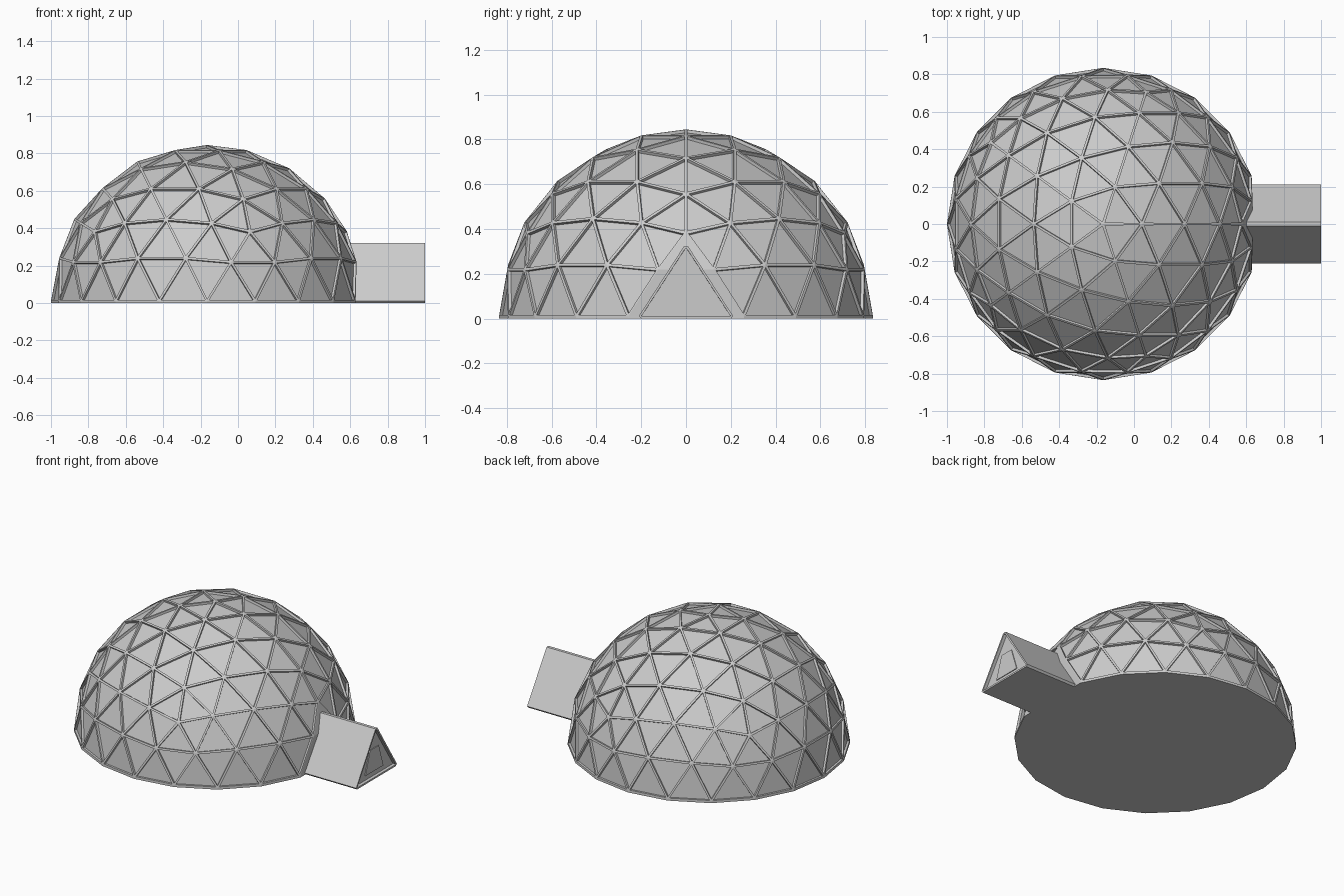
import bpy, bmesh, math
from mathutils import Matrix, Vector

cube = bpy.data.objects.get("Cube")
if cube:
    bpy.data.objects.remove(cube)

R = 0.835              # dome radius
CX = R - 1             # dome centre
PLINTH = 0.01          # low straight rim under the dome

grey = bpy.data.materials.new("light_grey")
grey.use_nodes = True
grey.diffuse_color = (0.6, 0.6, 0.6, 1)
grey.node_tree.nodes["Principled BSDF"].inputs["Base Color"].default_value = (0.6, 0.6, 0.6, 1)


def add_object(name, bm):
    mesh = bpy.data.meshes.new(name)
    bm.normal_update()
    bm.to_mesh(mesh)
    bm.free()
    mesh.materials.append(grey)
    obj = bpy.data.objects.new(name, mesh)
    bpy.context.collection.objects.link(obj)
    return obj


# Dome: icosahedron, each edge split in four, pushed out to a sphere
bm = bmesh.new()
bmesh.ops.create_icosphere(bm, subdivisions=1, radius=1)
ring = [v for v in bm.verts if 0.1 < v.co.z < 0.9]
turn = math.atan2(ring[0].co.y, ring[0].co.x)
bmesh.ops.rotate(bm, verts=bm.verts, matrix=Matrix.Rotation(-turn, 3, 'Z'))
bmesh.ops.subdivide_edges(bm, edges=bm.edges[:], cuts=3, use_grid_fill=True)
bmesh.ops.triangulate(bm, faces=[f for f in bm.faces if len(f.verts) > 3])
for v in bm.verts:
    v.co = v.co.normalized() * R
bmesh.ops.delete(bm, geom=[v for v in bm.verts if v.co.z < -0.01], context='VERTS')

# Flat doorway wall in place of the rim vertex facing +x
corner = [v for v in bm.verts if abs(v.co.z) < 0.01 and abs(v.co.y) < 0.01 and v.co.x > 0]
bmesh.ops.delete(bm, geom=corner, context='VERTS')
rim = [v for v in bm.verts if abs(v.co.z) < 0.01]
gap = [v for v in bm.verts if v.co.x > 0.7 and v.co.z < 0.3 and abs(v.co.y) < 0.3]
gap.sort(key=lambda v: math.atan2(v.co.z - 0.1, v.co.y))
door_wall = bm.faces.new(gap)
bmesh.ops.recalc_face_normals(bm, faces=bm.faces)

# Raised struts around sunken triangular panels
panels = [f for f in bm.faces if f is not door_wall
          and not (f.calc_center_median().x > 0.75 and abs(f.calc_center_median().y) < 0.02
                   and f.calc_center_median().z < 0.35)]
bmesh.ops.inset_individual(bm, faces=panels, thickness=0.013, depth=0)
bmesh.ops.inset_individual(bm, faces=panels, thickness=0.002, depth=-0.014)

# Straight rim and flat floor
edge = [e for e in bm.edges if e.is_boundary]
low = bmesh.ops.extrude_edge_only(bm, edges=edge)["geom"]
low_verts = [g for g in low if isinstance(g, bmesh.types.BMVert)]
bmesh.ops.translate(bm, verts=low_verts, vec=(0, 0, -PLINTH))
bmesh.ops.contextual_create(bm, geom=low_verts + [g for g in low if isinstance(g, bmesh.types.BMEdge)])
bmesh.ops.recalc_face_normals(bm, faces=bm.faces)
bmesh.ops.translate(bm, verts=bm.verts, vec=(CX, 0, PLINTH))
add_object("geodesic_dome", bm)


def prism(name, half, x0, x1):
    """Mirror a half outline of (y, z) points and extrude it along x."""
    outline = half + [(-y, z) for y, z in reversed(half)]
    bm = bmesh.new()
    face = bm.faces.new([bm.verts.new((x0, y, z)) for y, z in outline])
    out = bmesh.ops.extrude_face_region(bm, geom=[face])["geom"]
    moved = [g for g in out if isinstance(g, bmesh.types.BMVert)]
    bmesh.ops.translate(bm, verts=moved, vec=(x1 - x0, 0, 0))
    bmesh.ops.recalc_face_normals(bm, faces=bm.faces)
    return bm


# Entrance tunnel with a sunken end wall
bm = prism("entrance_tunnel", [(0.2, 0), (0.21, 0.012), (0.01, 0.322)], 0.5, 1)
end = max(bm.faces, key=lambda f: f.calc_center_median().x)
bmesh.ops.inset_region(bm, faces=[end], thickness=0.012, depth=0)
bmesh.ops.inset_region(bm, faces=[end], thickness=0.0005, depth=-0.02)
add_object("entrance_tunnel", bm)

# Door
add_object("door", prism("door", [(0.093, 0.042), (0.045, 0.19)], 0.975, 0.985))
